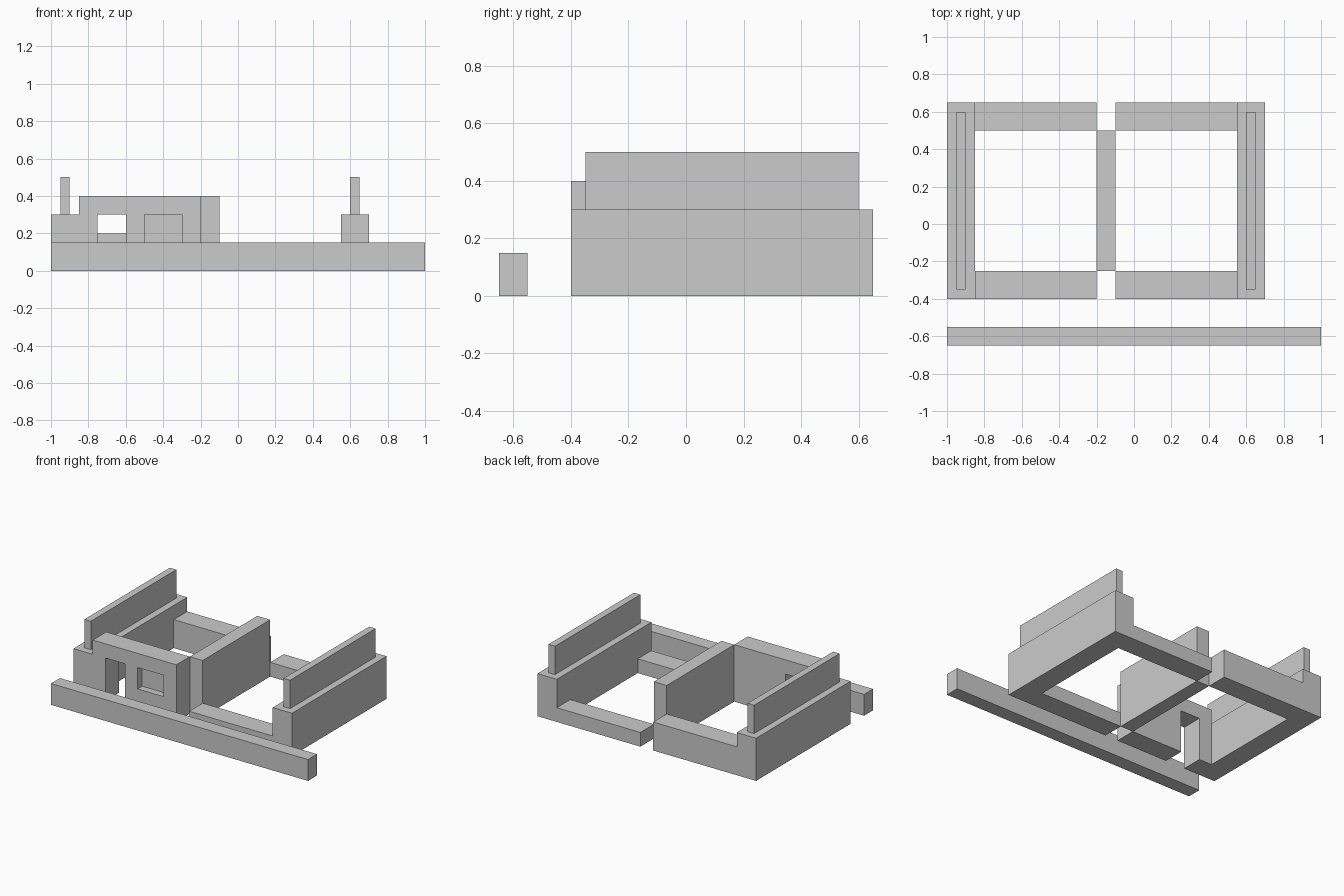
import bpy
import bmesh
from mathutils import Vector

if "Cube" in bpy.data.objects:
    bpy.data.objects.remove(bpy.data.objects["Cube"])


def box(name, x, y, z):
    """Axis-aligned box from (min, max) ranges."""
    lo, hi = Vector((x[0], y[0], z[0])), Vector((x[1], y[1], z[1]))
    size, mid = hi - lo, (lo + hi) / 2
    bm = bmesh.new()
    bmesh.ops.create_cube(bm, size=1)
    bmesh.ops.scale(bm, vec=size, verts=bm.verts)
    mesh = bpy.data.meshes.new(name)
    bm.to_mesh(mesh)
    bm.free()
    obj = bpy.data.objects.new(name, mesh)
    obj.location = mid
    bpy.context.collection.objects.link(obj)
    return obj


def cut(target, cutter):
    """Subtract a hidden cutter from a part."""
    cutter.hide_render = True
    cutter.display_type = 'WIRE'
    mod = target.modifiers.new(cutter.name, 'BOOLEAN')
    mod.operation = 'DIFFERENCE'
    mod.solver = 'EXACT'
    mod.object = cutter


FRONT, BACK = (-0.40, -0.25), (0.50, 0.65)
LEFT, RIGHT = (-0.85, -0.20), (-0.10, 0.55)

# Side walls, each with a thin parapet on top
for side, x0, p0 in (("left", -1.0, -0.95), ("right", 0.55, 0.60)):
    box(f"{side}_wall", (x0, x0 + 0.15), (-0.40, 0.65), (0, 0.30))
    box(f"{side}_parapet", (p0, p0 + 0.05), (-0.35, 0.60), (0.30, 0.50))

# Low walls of the two rooms
box("back_left_wall", LEFT, BACK, (0, 0.20))
box("back_right_wall", RIGHT, BACK, (0, 0.10))
box("front_right_wall", RIGHT, FRONT, (0, 0.10))

# Tall partition between the rooms
box("partition_wall", (-0.20, -0.10), (-0.25, 0.50), (0, 0.40))

# Tall front wall with an open doorway and a recessed window
front = box("front_left_wall", LEFT, FRONT, (0, 0.40))
cut(front, box("doorway_cutter", (-0.75, -0.60), (-0.5, -0.15), (-0.1, 0.30)))
cut(front, box("window_cutter", (-0.50, -0.30), (-0.5, -0.35), (0.15, 0.30)))

# Free-standing boundary wall in front
box("boundary_wall", (-1, 1), (-0.65, -0.55), (0, 0.15))
